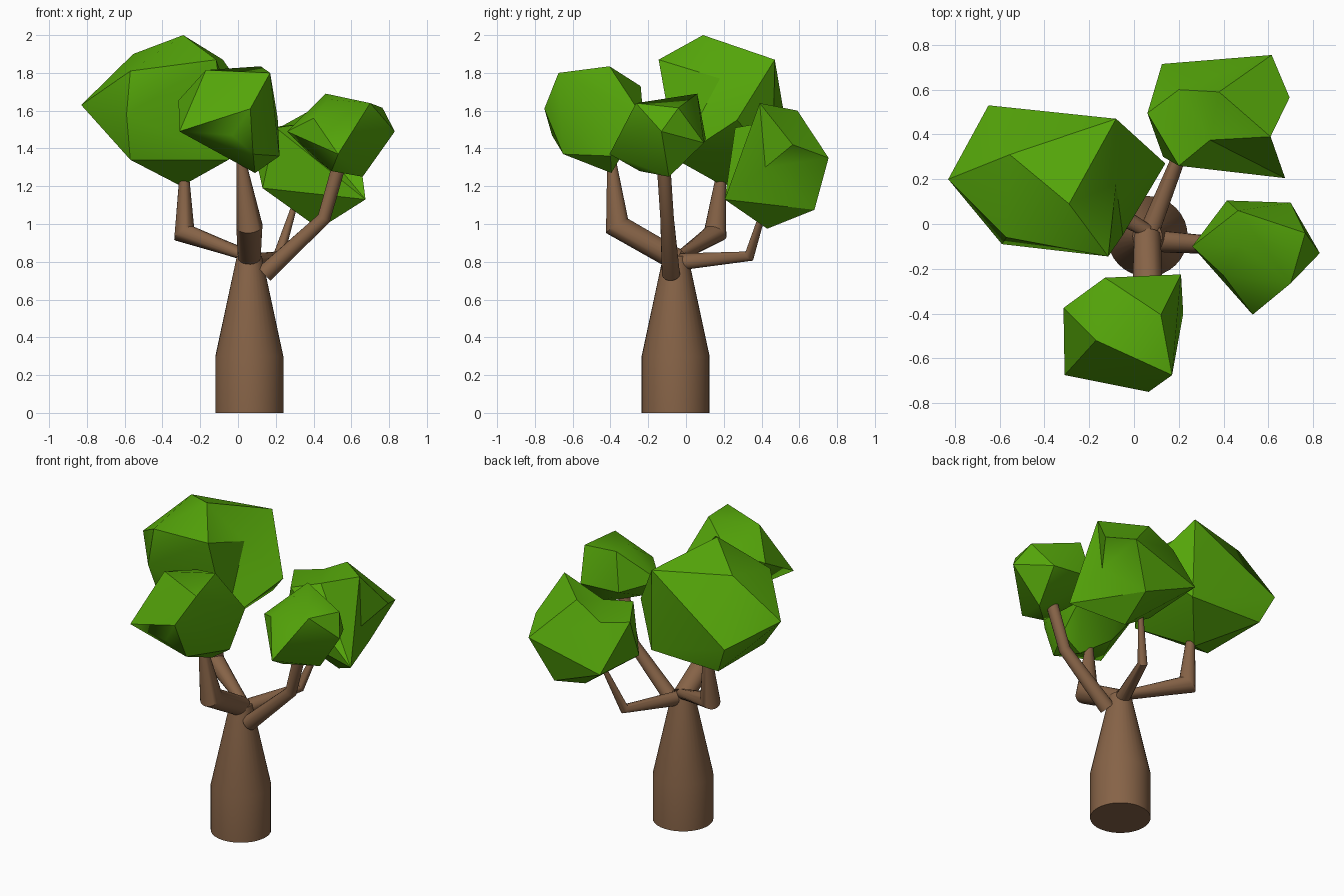
import bpy, bmesh, math
from mathutils import Vector


def material(name, rgb):
    m = bpy.data.materials.new(name)
    m.diffuse_color = (*rgb, 1)
    return m


BARK = material("bark", (0.24, 0.125, 0.063))
LEAF = material("leaf", (0.09, 0.38, 0.003))


def finish(name, bm, mat, angle):
    bmesh.ops.recalc_face_normals(bm, faces=bm.faces)
    me = bpy.data.meshes.new(name)
    bm.to_mesh(me)
    bm.free()
    me.materials.append(mat)
    me.polygons.foreach_set("use_smooth", [True] * len(me.polygons))
    me.set_sharp_from_angle(angle=math.radians(angle))
    ob = bpy.data.objects.new(name, me)
    bpy.context.collection.objects.link(ob)
    return ob


def tube(name, path, radii, sides=20):
    """Round tapered tube through path points, rings mitred at the bends."""
    bm = bmesh.new()
    pts = [Vector(p) for p in path]
    rings = []
    for i, p in enumerate(pts):
        a = (p - pts[i - 1]).normalized() if i else Vector()
        b = (pts[i + 1] - p).normalized() if i + 1 < len(pts) else Vector()
        t = (a + b).normalized()
        u = t.cross(Vector((0.37, -0.93, 0.05))).normalized()
        v = t.cross(u)
        ring = []
        for k in range(sides):
            w = 2 * math.pi * k / sides
            ring.append(bm.verts.new(p + radii[i] * (u * math.cos(w) + v * math.sin(w))))
        rings.append(ring)
    for r, s in zip(rings, rings[1:]):
        for k in range(sides):
            n = (k + 1) % sides
            bm.faces.new((r[k], r[n], s[n], s[k]))
    bm.faces.new(rings[0])
    bm.faces.new(rings[-1])
    return finish(name, bm, BARK, 35)


def clump(name, points, centre=None):
    """Faceted leaf mass. With a centre, the skin may also dip inwards."""
    bm = bmesh.new()
    true = []
    for p in map(Vector, points):
        c = Vector(centre) if centre else None
        true.append((bm.verts.new(c + (p - c).normalized() if c else p), p))
    res = bmesh.ops.convex_hull(bm, input=bm.verts)
    for v, p in true:
        v.co = p
    junk = {g for g in res["geom_interior"] + res["geom_unused"]
            if isinstance(g, bmesh.types.BMVert)}
    bmesh.ops.delete(bm, geom=list(junk), context='VERTS')
    return finish(name, bm, LEAF, 35)


# Trunk
tube("trunk", [(0.06, -0.055, 0), (0.06, -0.055, 0.3), (0.06, -0.055, 0.83)],
     [0.18, 0.18, 0.066], 32)

# Branches
tube("left_branch", [(0.06, -0.03, 0.83), (-0.285, 0.155, 0.95), (-0.285, 0.19, 1.3)],
     [0.03, 0.062, 0.022])
tube("front_branch", [(0.06, -0.05, 0.81), (0.06, -0.365, 0.99), (0.015, -0.395, 1.35)],
     [0.06, 0.07, 0.022])
tube("right_branch", [(0.14, -0.08, 0.735), (0.455, -0.1, 1.03), (0.54, -0.12, 1.33)],
     [0.048, 0.036, 0.036])
tube("back_branch", [(0.07, -0.03, 0.80), (0.215, 0.335, 0.83), (0.30, 0.42, 1.1)],
     [0.045, 0.03, 0.015])

# Leaf clumps
clump("left_leaves", [
    (-0.83, 0.2, 1.63), (-0.29, 0.09, 2.0), (-0.555, 0.31, 1.90),
    (-0.65, 0.53, 1.52), (-0.08, 0.47, 1.87), (0.14, 0.27, 1.55),
    (-0.115, -0.145, 1.87), (-0.59, -0.09, 1.58), (-0.57, -0.06, 1.81),
    (-0.57, 0.0, 1.34), (-0.3, 0.2, 1.2), (-0.05, -0.05, 1.34),
    (-0.57, 0.48, 1.34), (-0.07, 0.46, 1.34), (-0.08, 0.18, 1.77)],
    (-0.32, 0.2, 1.6))
clump("front_leaves", [
    (-0.17, -0.52, 1.815), (0.17, -0.675, 1.80), (0.12, -0.405, 1.835),
    (-0.13, -0.24, 1.73), (0.21, -0.225, 1.56), (-0.315, -0.375, 1.655),
    (-0.31, -0.675, 1.49), (0.065, -0.75, 1.61), (-0.03, -0.71, 1.47),
    (0.22, -0.4, 1.36), (0.09, -0.395, 1.27), (-0.1, -0.33, 1.4),
    (0.08, -0.65, 1.37)])
clump("right_leaves", [
    (0.26, -0.1, 1.49), (0.465, 0.06, 1.69), (0.70, 0.095, 1.43),
    (0.415, 0.105, 1.45), (0.83, -0.13, 1.49), (0.765, -0.04, 1.615),
    (0.70, -0.265, 1.64), (0.475, -0.1, 1.66), (0.53, -0.405, 1.37),
    (0.66, -0.09, 1.25), (0.495, -0.245, 1.28), (0.40, -0.23, 1.56),
    (0.39, -0.1, 1.36)])
clump("back_leaves", [
    (0.06, 0.495, 1.5), (0.125, 0.715, 1.22), (0.615, 0.755, 1.35),
    (0.695, 0.565, 1.42), (0.38, 0.59, 1.60), (0.34, 0.375, 1.53),
    (0.61, 0.39, 1.64), (0.675, 0.205, 1.13), (0.2, 0.26, 1.51),
    (0.43, 0.43, 0.975), (0.48, 0.68, 1.075), (0.13, 0.3, 1.19),
    (0.2, 0.6, 1.5), (0.6, 0.42, 1.3)],
    (0.37, 0.48, 1.3))
